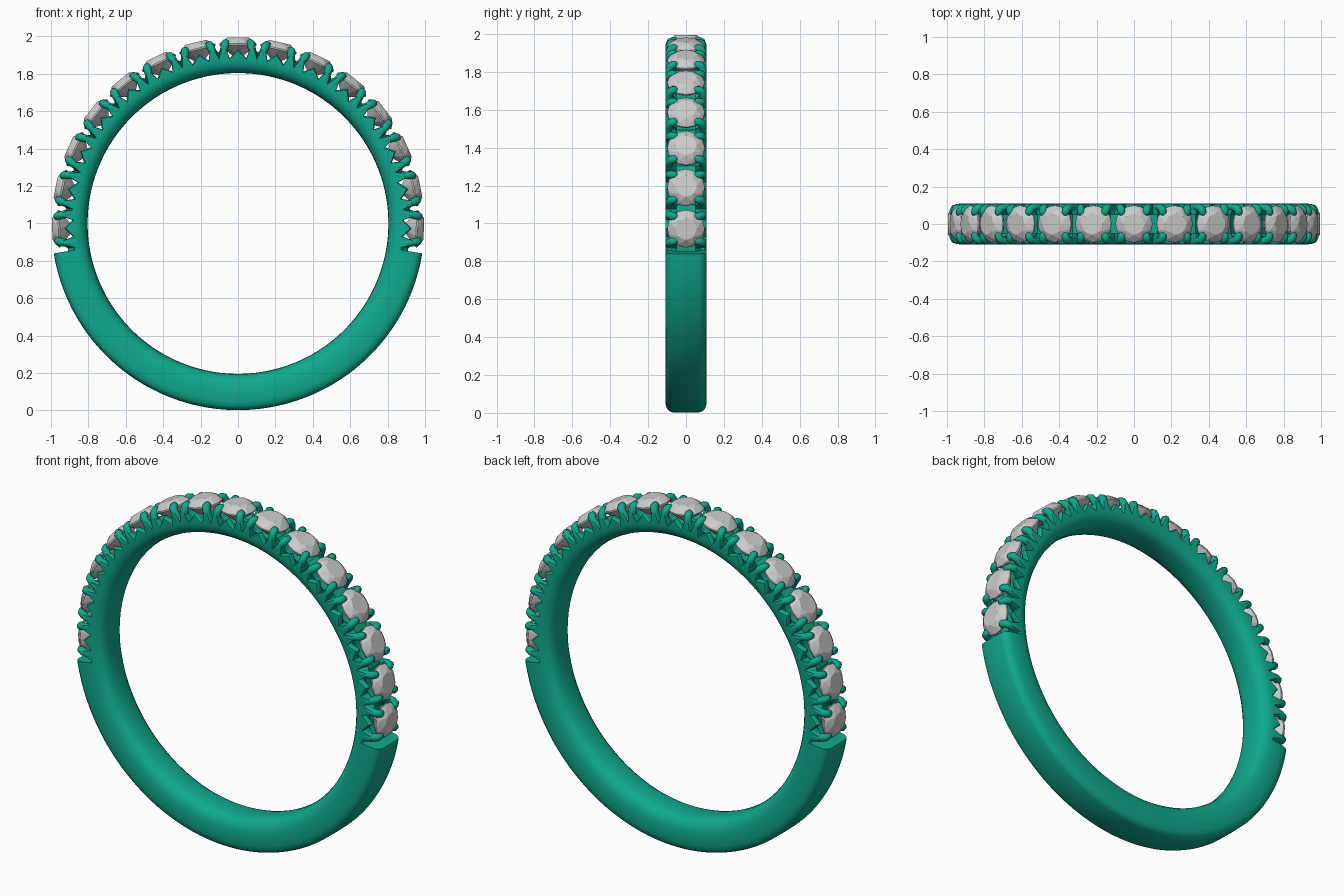
import bpy, bmesh, math
from mathutils import Vector

if "Cube" in bpy.data.objects:
    bpy.data.objects.remove(bpy.data.objects["Cube"])

STEP = 13.1            # degrees between stones
SIDE = 7               # stones each side of the top one
END = STEP * (SIDE + 0.5)

metal = bpy.data.materials.new("ring_metal")
metal.diffuse_color = (0.005, 0.40, 0.27, 1)
metal.use_nodes = True
metal.node_tree.nodes["Principled BSDF"].inputs["Base Color"].default_value = metal.diffuse_color


def polar(deg, r, y):
    a = math.radians(deg)
    return Vector((r * math.sin(a), y, 1 + r * math.cos(a)))


def finish(bm, name, smooth=None, mat=None):
    bmesh.ops.recalc_face_normals(bm, faces=bm.faces[:])
    me = bpy.data.meshes.new(name)
    bm.to_mesh(me)
    bm.free()
    ob = bpy.data.objects.new(name, me)
    bpy.context.collection.objects.link(ob)
    if mat:
        me.materials.append(mat)
    if smooth:
        bpy.ops.object.select_all(action='DESELECT')
        ob.select_set(True)
        bpy.context.view_layer.objects.active = ob
        bpy.ops.object.shade_smooth_by_angle(angle=math.radians(smooth))
    return ob


def loft(bm, rings):
    """Skin a list of closed point loops and cap both ends."""
    loops = [[bm.verts.new(p) for p in ring] for ring in rings]
    for a, b in zip(loops, loops[1:]):
        for i in range(len(a)):
            j = (i + 1) % len(a)
            bm.faces.new((a[i], a[j], b[j], b[i]))
    bm.faces.new(loops[0])
    bm.faces.new(loops[-1])


def mirrored(half):
    """Close a half section (first and last points lie on y = 0)."""
    return half + [(r, -y) for r, y in half[-2:0:-1]]


def interp(x, table):
    for (x0, v0), (x1, v1) in zip(table, table[1:]):
        if x <= x1:
            return v0 + (v1 - v0) * (x - x0) / (x1 - x0)
    return table[-1][1]


INNER = [(0.804, 0), (0.806, 0.04), (0.813, 0.068), (0.828, 0.088), (0.85, 0.101), (0.873, 0.107)]

# plain lower shank
shank = mirrored(INNER + [(0.91, 0.109), (0.95, 0.108), (0.975, 0.102),
                          (0.99, 0.09), (0.997, 0.07), (0.998, 0)])
bm = bmesh.new()
n = 96
loft(bm, [[polar(END + 1 + (358 - 2 * END) * i / n, r, y) for r, y in shank] for i in range(n + 1)])
finish(bm, "shank", 35, metal)

# scalloped upper band: notched rails with a hollow for each stone
RAIL = [(0, 0.928), (2.9, 0.885), (4.0, 0.945), (5.3, 0.945), (6.55, 0.89)]
HOLLOW = [(0, 0.876), (3.5, 0.885), (5.5, 0.925), (6.55, 0.92)]
offsets = [-6.55, -5.3, -4.0, -2.9, -1.5, 0, 1.5, 2.9, 4.0, 5.3]
angles = [k * STEP + o for k in range(-SIDE, SIDE + 1) for o in offsets] + [END]
angles = [-END - 1.6] + angles + [END + 1.6]
rings = []
for a in angles:
    t = min(abs(a - round(a / STEP) * STEP), 6.55)
    if abs(a) >= END:
        t = 6.55
    h, c = interp(t, RAIL), interp(t, HOLLOW)
    sec = mirrored(INNER + [(h - 0.008, 0.107), (h, 0.098), (h, 0.078), (c, 0.05), (c, 0)])
    rings.append([polar(a, r, y) for r, y in sec])
bm = bmesh.new()
loft(bm, rings)
finish(bm, "scalloped_band", 30, metal)


# split prongs: bent round-ended claws leaning over each stone
def claw(bm, boundary, lean, side):
    # (radius, side offset, degrees away from the boundary, thickness)
    path = [(0.868, 0.088, 1.1, 0.016), (0.91, 0.090, 1.6, 0.020), (0.945, 0.088, 2.1, 0.021),
            (0.961, 0.081, 2.4, 0.022), (0.966, 0.068, 2.6, 0.022), (0.967, 0.055, 2.75, 0.019),
            (0.966, 0.046, 2.85, 0.012), (0.965, 0.042, 2.9, 0.004)]
    pts = [polar(boundary + lean * d, r, side * y) for r, y, d, _ in path]
    tang = polar(boundary + 90, 1, 0) - Vector((0, 0, 1))
    out = []
    for i, p in enumerate(pts):
        along = (pts[min(i + 1, len(pts) - 1)] - pts[max(i - 1, 0)]).normalized()
        u = (tang - along * tang.dot(along)).normalized()
        v = along.cross(u)
        out.append([p + path[i][3] * (math.cos(s * math.pi / 5) * u + math.sin(s * math.pi / 5) * v)
                    for s in range(10)])
    loft(bm, out)


bm = bmesh.new()
for k in range(-SIDE, SIDE + 1):
    for lean in (-1, 1):
        for side in (-1, 1):
            claw(bm, k * STEP - lean * STEP / 2, lean, side)
finish(bm, "prongs", 50, metal)

# faceted round stones: hull of table, crown, girdle, pavilion and tip
LEVELS = [(8, 0, 0.058, 0.037), (8, 0.5, 0.083, 0.021), (16, 0, 0.099, 0.004),
          (16, 0, 0.099, -0.004), (8, 0.5, 0.053, -0.044), (1, 0, 0, -0.082)]
for k in range(-SIDE, SIDE + 1):
    bm = bmesh.new()
    mid = polar(k * STEP, 0.957, 0)
    up = (mid - Vector((0, 0, 1))).normalized()
    tang = Vector((up.z, 0, -up.x))
    for count, turn, rad, height in LEVELS:
        for i in range(count):
            a = 2 * math.pi * (i + turn) / count
            bm.verts.new(mid + up * height + tang * rad * math.cos(a) + Vector((0, rad * math.sin(a), 0)))
    bmesh.ops.convex_hull(bm, input=bm.verts[:])
    finish(bm, "stone_%02d" % (k + SIDE + 1))
